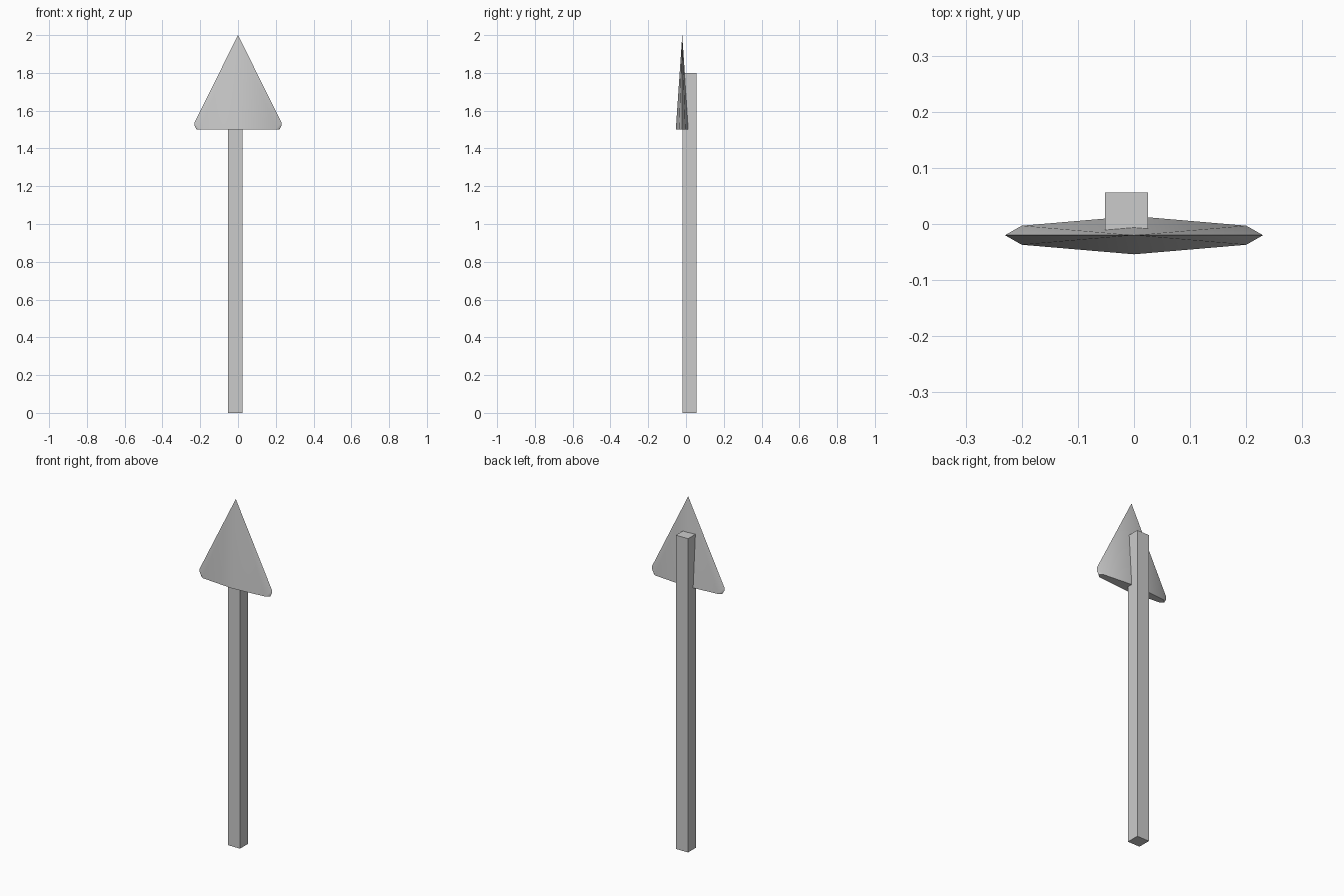
import bpy, bmesh
from mathutils import Vector

if "Cube" in bpy.data.objects:
    bpy.data.objects.remove(bpy.data.objects["Cube"])

# square pole, set slightly off centre behind the head
x0, x1, y0, y1, height = -0.052, 0.025, -0.018, 0.056, 1.8
bpy.ops.mesh.primitive_cube_add(size=1, location=((x0 + x1) / 2, (y0 + y1) / 2, height / 2))
pole = bpy.context.object
pole.name = "pole"
pole.scale = (x1 - x0, y1 - y0, height)
bpy.ops.object.transform_apply(location=False, rotation=False, scale=True)

# flat arrowhead: diamond-based spike with rounded lower corners
centre_y = -0.02
half = [(0.2, 0.017, 1.5), (0.2, -0.017, 1.5), (0.23, 0, 1.538),
        (0.229, 0, 1.52), (0.219, 0, 1.5)]
points = [(0, 0, 2), (0, 0.034, 1.5), (0, -0.034, 1.5)]
points += [(s * x, y, z) for s in (1, -1) for x, y, z in half]

bm = bmesh.new()
for p in points:
    bm.verts.new(Vector(p) + Vector((0, centre_y, 0)))
bmesh.ops.convex_hull(bm, input=bm.verts[:])
bmesh.ops.recalc_face_normals(bm, faces=bm.faces[:])
mesh = bpy.data.meshes.new("arrow_head")
bm.to_mesh(mesh)
bm.free()
head = bpy.data.objects.new("arrow_head", mesh)
bpy.context.collection.objects.link(head)

# soft shading across the shallow facets only
bpy.ops.object.select_all(action='DESELECT')
head.select_set(True)
bpy.context.view_layer.objects.active = head
bpy.ops.object.shade_smooth_by_angle(angle=0.6)
